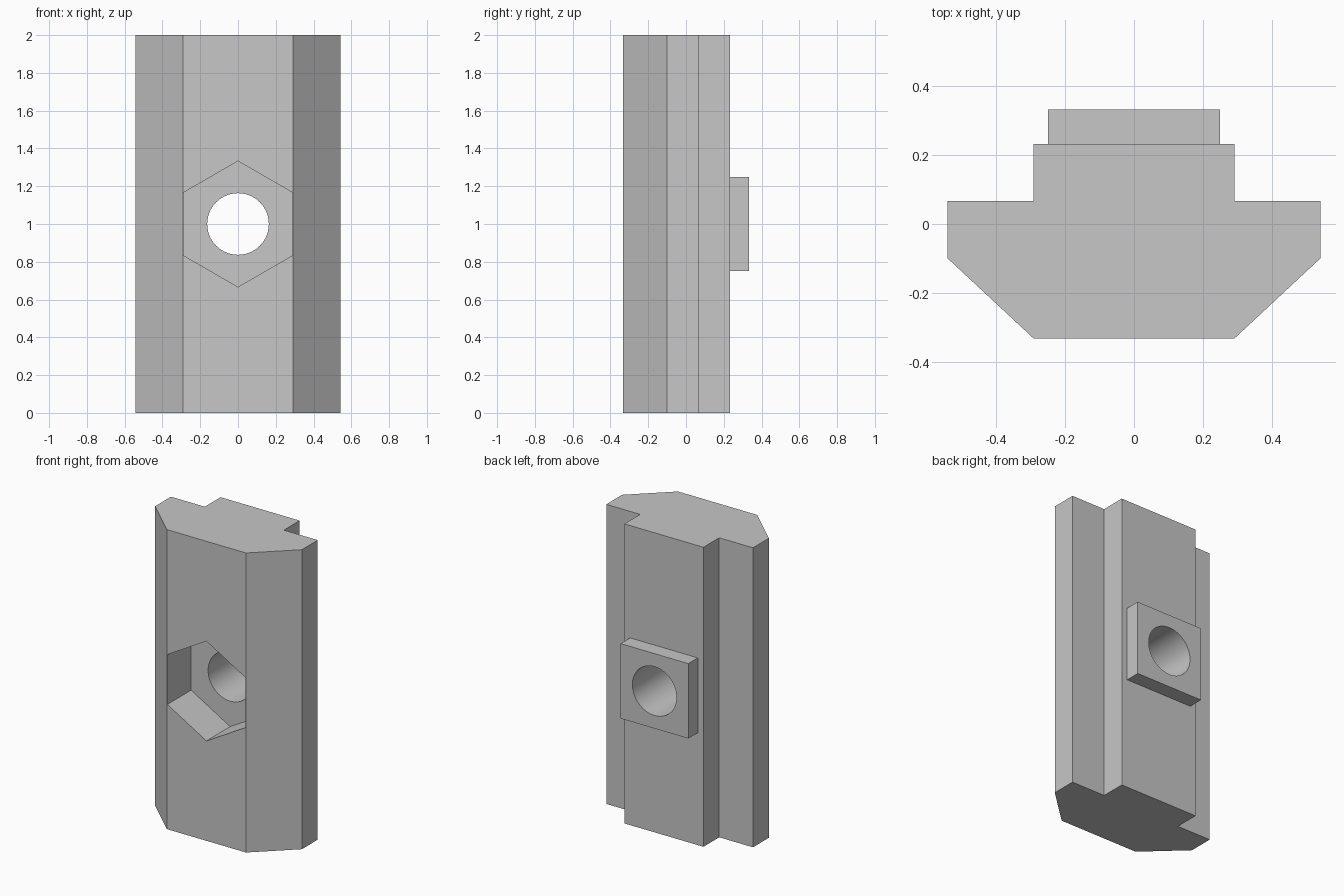
import bpy
import bmesh
import math
from mathutils import Matrix

if "Cube" in bpy.data.objects:
    bpy.data.objects.remove(bpy.data.objects["Cube"], do_unlink=True)

LENGTH = 2.0
MID = LENGTH / 2

# Single plain grey material
grey = bpy.data.materials.new("plain grey")
grey.use_nodes = True
colour = (0.57, 0.57, 0.57, 1)
grey.diffuse_color = colour
grey.node_tree.nodes["Principled BSDF"].inputs["Base Color"].default_value = colour


def make_object(name, bm):
    bmesh.ops.recalc_face_normals(bm, faces=bm.faces)
    mesh = bpy.data.meshes.new(name)
    bm.to_mesh(mesh)
    bm.free()
    mesh.materials.append(grey)
    obj = bpy.data.objects.new(name, mesh)
    bpy.context.scene.collection.objects.link(obj)
    return obj


def prism(name, sides, radius, y0, y1):
    """Regular prism along y, with a corner pointing up."""
    bm = bmesh.new()
    bmesh.ops.create_cone(bm, cap_ends=True, segments=sides, radius1=radius,
                          radius2=radius, depth=y1 - y0)
    bm.transform(Matrix.Translation((0, (y0 + y1) / 2, MID))
                 @ Matrix.Rotation(math.pi / 2, 4, "X"))
    return make_object(name, bm)


def combine(target, tool, operation):
    mod = target.modifiers.new(tool.name, "BOOLEAN")
    mod.operation = operation
    mod.solver = "EXACT"
    mod.object = tool
    bpy.context.view_layer.objects.active = target
    bpy.ops.object.modifier_apply(modifier=mod.name)
    bpy.data.objects.remove(tool, do_unlink=True)


# Slot nut body: mirrored half profile extruded upwards
half = [(0.292, -0.333), (0.542, -0.1), (0.542, 0.067), (0.292, 0.067), (0.292, 0.233)]
outline = half + [(-x, y) for x, y in reversed(half)]
bm = bmesh.new()
face = bm.faces.new([bm.verts.new((x, y, 0)) for x, y in outline])
new = bmesh.ops.extrude_face_region(bm, geom=[face])["geom"]
bmesh.ops.translate(bm, vec=(0, 0, LENGTH),
                    verts=[v for v in new if isinstance(v, bmesh.types.BMVert)])
body = make_object("slot_nut_body", bm)

# Raised square pad on the back
bm = bmesh.new()
bmesh.ops.create_cube(bm, size=1)
bm.transform(Matrix.Translation((0, 0.233, MID)) @ Matrix.Diagonal((0.5, 0.2, 0.5, 1)))
combine(body, make_object("back_pad", bm), "UNION")

# Hexagonal pocket in the front and round hole right through
combine(body, prism("hex_pocket", 6, 0.333, -0.583, -0.083), "DIFFERENCE")
combine(body, prism("bolt_hole", 64, 0.163, -0.6, 0.6), "DIFFERENCE")

# Smooth the bore, keep the edges sharp
bpy.ops.object.select_all(action="DESELECT")
body.select_set(True)
bpy.context.view_layer.objects.active = body
bpy.ops.object.shade_smooth_by_angle(angle=math.radians(25))
